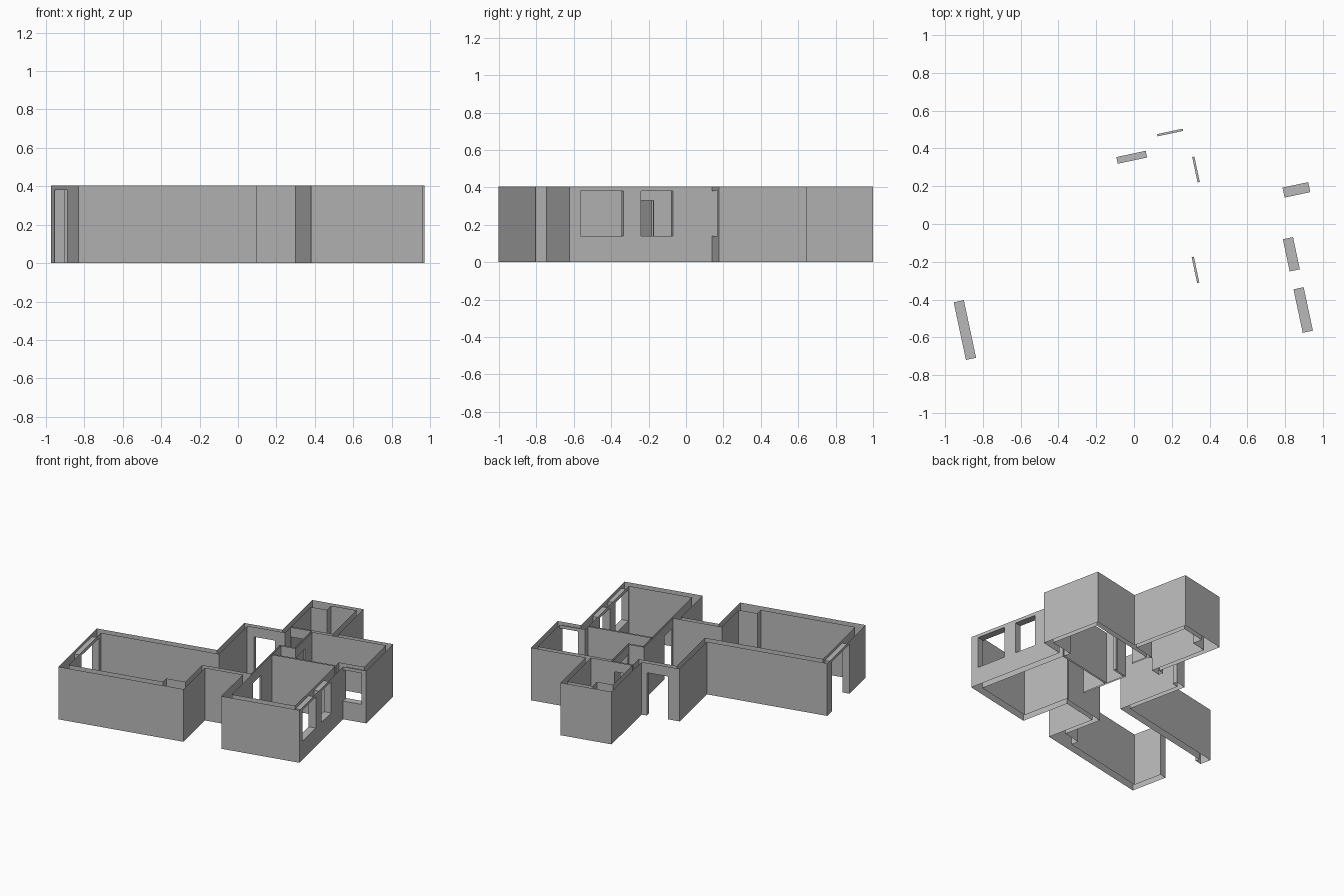
import bpy, bmesh
from math import radians
from mathutils import Matrix

cube = bpy.data.objects.get("Cube")
if cube:
    bpy.data.objects.remove(cube)

HEIGHT = 0.405
PLAN_TURN = Matrix.Rotation(radians(12), 3, 'Z')

plaster = bpy.data.materials.new("grey_plaster")
plaster.use_nodes = True
GREY = (0.48, 0.48, 0.48, 1)
plaster.diffuse_color = GREY
plaster.node_tree.nodes["Principled BSDF"].inputs["Base Color"].default_value = GREY

# Plan outlines, in the building's own unturned axes
OUTER = [(-1.02, -.807), (-.07, -.807), (-.07, -.424), (.217, -.424),
         (.217, -.81), (.809, -.81), (.809, -.029), (.985, -.029),
         (.985, .45), (.57, .45), (.57, .901), (.182, .901),
         (.182, .366), (-.107, .366), (-.107, -.12), (-1.02, -.12)]
ROOMS = {
    "main_room_and_hall_walls": [
        (-.965, -.75), (-.25, -.75), (-.25, -.69), (-.107, -.69), (-.107, -.387),
        (.262, -.387), (.262, .132), (.375, .132), (.375, .428), (.218, .428),
        (.218, .33), (-.07, .33), (-.07, -.175), (-.965, -.175)],
    "front_room_walls": [(.274, -.755), (.754, -.755), (.754, -.041), (.274, -.041)],
    "side_room_walls": [
        (.274, -.029), (.754, -.029), (.754, .025), (.948, .025),
        (.948, .413), (.387, .413), (.387, .12), (.274, .12)],
    "back_room_walls": [(.218, .44), (.533, .44), (.533, .865), (.34, .865),
                        (.34, .79), (.218, .79)],
}

# Openings: low corner, high corner, sill height, head height
OPENINGS = {
    "main_door": ((-1.02, -.519), (-.965, -.207), 0, .38),
    "front_window": ((.754, -.749), (.809, -.514), .14, .38),
    "middle_window": ((.754, -.417), (.809, -.243), .14, .38),
    "side_window": ((.809, -.029), (.948, .025), .14, .38),
    "hall_door": ((-.018, .33), (.141, .366), 0, .33),
    "front_room_door": ((.262, -.375), (.274, -.235), 0, .33),
    "side_room_door": ((.375, .145), (.387, .283), 0, .33),
    "back_room_door": ((.219, .428), (.357, .44), 0, .33),
}


def finish(name, bm):
    """Weld, turn into place and link a mesh."""
    bmesh.ops.remove_doubles(bm, verts=bm.verts, dist=1e-5)
    bmesh.ops.transform(bm, matrix=PLAN_TURN, verts=bm.verts)
    mesh = bpy.data.meshes.new(name)
    bm.to_mesh(mesh)
    bm.free()
    mesh.materials.append(plaster)
    obj = bpy.data.objects.new(name, mesh)
    bpy.context.collection.objects.link(obj)


def quad(bm, points):
    bm.faces.new([bm.verts.new(p) for p in points])


def panel(bm, a, b, low, high):
    """Upright sheet facing to the right of a -> b."""
    if high - low > 1e-5 and (abs(a[0] - b[0]) + abs(a[1] - b[1])) > 1e-5:
        quad(bm, [(*a, low), (*b, low), (*b, high), (*a, high)])


def wall_side(bm, a, b):
    """One straight wall face, pierced by the openings that lie on it."""
    run = 0 if abs(a[0] - b[0]) > abs(a[1] - b[1]) else 1
    across = 1 - run
    start, end = sorted((a[run], b[run]))
    cuts = []
    for low, high, sill, head in OPENINGS.values():
        through = high[across] - low[across] < high[run] - low[run]
        touches = min(abs(low[across] - a[across]), abs(high[across] - a[across])) < 1e-4
        inside = low[run] > start - 1e-4 and high[run] < end + 1e-4
        if through and touches and inside:
            cuts.append((low[run], high[run], sill, head))

    def piece(s, e, z0, z1):
        if a[run] > b[run]:
            s, e = e, s
        ends = [(t, a[1]) if run == 0 else (a[0], t) for t in (s, e)]
        panel(bm, *ends, z0, z1)

    for s, e, sill, head in sorted(cuts):
        piece(start, s, 0, HEIGHT)
        piece(s, e, 0, sill)
        piece(s, e, head, HEIGHT)
        start = e
    piece(start, end, 0, HEIGHT)


def wall_loop(name, points):
    bm = bmesh.new()
    for a, b in zip(points, points[1:] + points[:1]):
        wall_side(bm, a, b)
    finish(name, bm)


# Outside skin and room linings; wall tops stay open
wall_loop("outer_walls", OUTER)
for room, outline in ROOMS.items():
    wall_loop(room, outline[::-1])

# Jambs, heads and sills through the wall thickness
for name, (low, high, sill, head) in OPENINGS.items():
    bm = bmesh.new()
    (x0, y0), (x1, y1) = low, high
    ring = [(x0, y0), (x1, y0), (x1, y1), (x0, y1)]
    if x1 - x0 < y1 - y0:
        panel(bm, ring[1], ring[0], sill, head)
        panel(bm, ring[3], ring[2], sill, head)
    else:
        panel(bm, ring[0], ring[3], sill, head)
        panel(bm, ring[2], ring[1], sill, head)
    quad(bm, [(*p, head) for p in reversed(ring)])
    if sill > 0:
        quad(bm, [(*p, sill) for p in ring])
    finish(name + "_reveal", bm)
